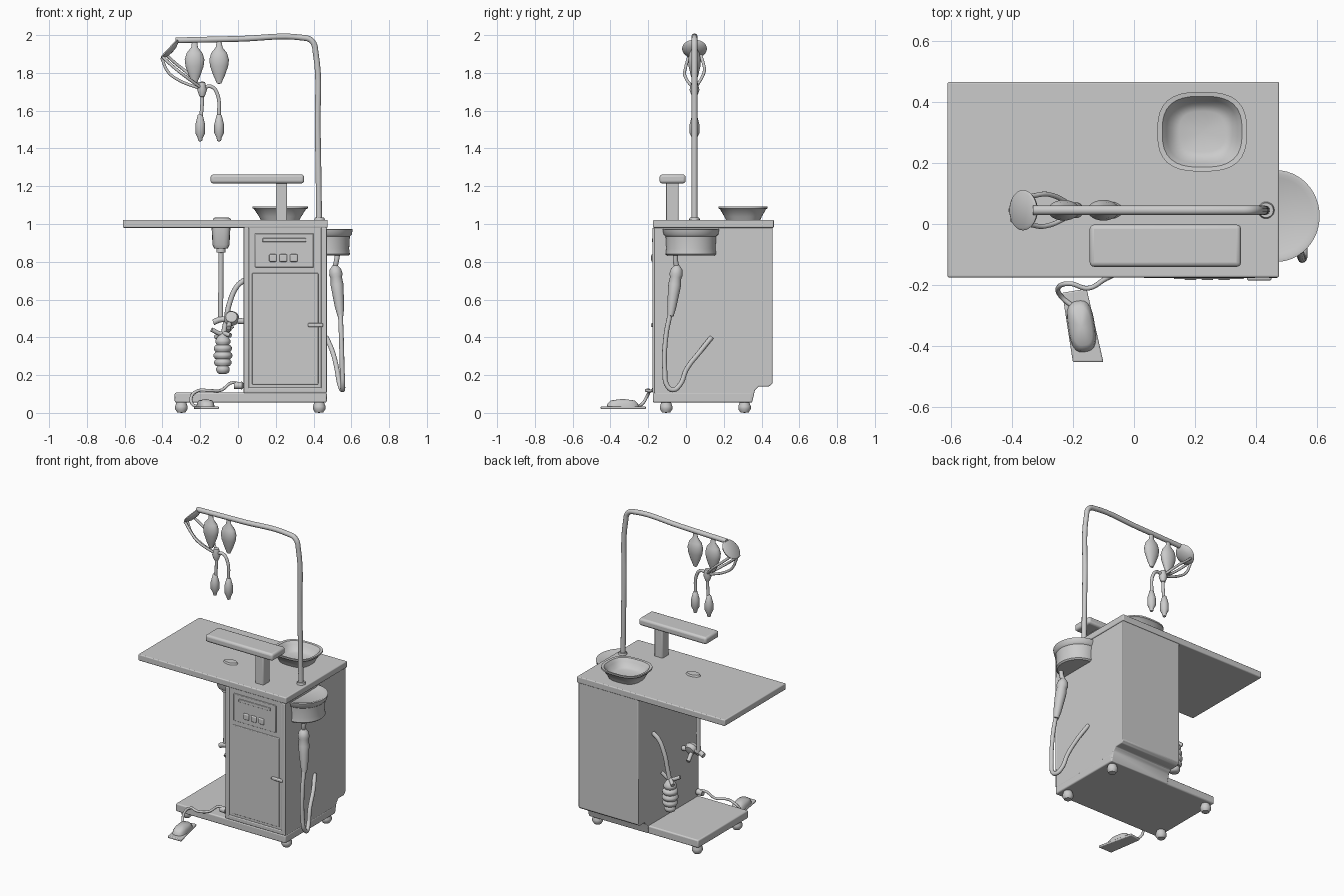
import bpy, bmesh, math
from mathutils import Vector


def finish(name, bm, bevel=0.0, smooth=True):
    bmesh.ops.recalc_face_normals(bm, faces=bm.faces)
    me = bpy.data.meshes.new(name)
    bm.to_mesh(me)
    bm.free()
    ob = bpy.data.objects.new(name, me)
    bpy.context.collection.objects.link(ob)
    if bevel:
        m = ob.modifiers.new("bevel", "BEVEL")
        m.width, m.segments, m.limit_method = bevel, 3, 'ANGLE'
    if smooth:
        bpy.ops.object.select_all(action='DESELECT')
        ob.select_set(True)
        bpy.context.view_layer.objects.active = ob
        bpy.ops.object.shade_smooth_by_angle(angle=math.radians(40))
    return ob


def box(name, lo, hi, bevel=0.005):
    bm = bmesh.new()
    bmesh.ops.create_cube(bm, size=1)
    for v in bm.verts:
        v.co = [a + (b - a) * (c + 0.5) for a, b, c in zip(lo, hi, v.co)]
    return finish(name, bm, bevel)


def prism(name, pts, vec, bevel=0.005):
    """Extrude a closed outline along a vector."""
    bm = bmesh.new()
    f = bm.faces.new([bm.verts.new(p) for p in pts])
    g = bmesh.ops.extrude_face_region(bm, geom=[f])
    bmesh.ops.translate(bm, vec=vec, verts=[v for v in g['geom'] if isinstance(v, bmesh.types.BMVert)])
    return finish(name, bm, bevel)


def lathe(name, prof, loc, scale=(1, 1, 1), rot=(0, 0, 0), n=32, arc=(0, 360), p=2):
    """Revolve (radius, z) points; p > 2 squares off the plan shape."""
    bm = bmesh.new()
    rings = []
    full = arc[1] - arc[0] == 360
    for i in range(n if full else n + 1):
        a = math.radians(arc[0] + (arc[1] - arc[0]) * i / n)
        c, s = math.cos(a), math.sin(a)
        k = (abs(c) ** p + abs(s) ** p) ** (-1 / p)
        rings.append([bm.verts.new((r * k * c, r * k * s, z)) for r, z in prof])
    for i in range(n):
        A, B = rings[i], rings[(i + 1) % len(rings)]
        for j in range(len(prof) - 1):
            bm.faces.new((A[j], B[j], B[j + 1], A[j + 1]))
    bmesh.ops.remove_doubles(bm, verts=bm.verts, dist=1e-5)
    ob = finish(name, bm)
    ob.location, ob.scale, ob.rotation_euler = loc, scale, rot
    return ob


def tube(name, pts, r, smooth=True):
    """Round hose or rod through the given points."""
    cu = bpy.data.curves.new(name, 'CURVE')
    cu.dimensions, cu.bevel_depth, cu.bevel_resolution = '3D', r, 3
    cu.use_fill_caps, cu.resolution_u = True, 8
    sp = cu.splines.new('BEZIER')
    sp.bezier_points.add(len(pts) - 1)
    for b, q in zip(sp.bezier_points, pts):
        b.co = q
        b.handle_left_type = b.handle_right_type = 'AUTO' if smooth else 'VECTOR'
    ob = bpy.data.objects.new(name, cu)
    bpy.context.collection.objects.link(ob)
    bpy.ops.object.select_all(action='DESELECT')
    ob.select_set(True)
    bpy.context.view_layer.objects.active = ob
    bpy.ops.object.convert(target='MESH')
    bpy.ops.object.shade_smooth_by_angle(angle=math.radians(40))
    return ob


# Cabinet with the notch at the lower back
side = [(-0.17, 0.055), (0.35, 0.055), (0.365, 0.12), (0.385, 0.14), (0.44, 0.14), (0.458, 0.155), (0.458, 0.99), (-0.17, 0.99)]
prism("cabinet", [(0.03, y, z) for y, z in side], (0.438, 0, 0))
box("table_top", (-0.61, -0.175, 0.98), (0.475, 0.465, 1.022), 0.006)
box("base_plate", (-0.335, -0.175, 0.055), (0.47, 0.35, 0.107), 0.008)
for x in (-0.30, 0.43):
    for y in (-0.105, 0.31):
        lathe("foot", [(0, 0), (0.022, 0.003), (0.033, 0.02), (0.033, 0.035), (0.024, 0.06), (0, 0.06)], (x, y, 0), n=20)

# Front door frame, control panel, buttons and handle
box("frame_left", (0.03, -0.177, 0.107), (0.058, -0.165, 0.98))
box("frame_right", (0.44, -0.177, 0.107), (0.47, -0.165, 0.98))
box("frame_bottom", (0.03, -0.177, 0.107), (0.47, -0.165, 0.135))
box("door_panel", (0.075, -0.174, 0.15), (0.425, -0.165, 0.74))
box("control_panel", (0.09, -0.176, 0.77), (0.40, -0.165, 0.95), 0.004)
box("control_ledge", (0.13, -0.18, 0.905), (0.36, -0.17, 0.925), 0.003)
for x in (0.185, 0.24, 0.295):
    box("button", (x - 0.02, -0.184, 0.80), (x + 0.02, -0.17, 0.84), 0.006)
box("door_handle", (0.37, -0.185, 0.455), (0.45, -0.168, 0.475), 0.006)

# Arm rest
box("armrest_post", (0.20, -0.105, 1.01), (0.26, -0.04, 1.23), 0.006)
box("armrest_pad", (-0.145, -0.14, 1.215), (0.35, -0.002, 1.262), 0.014)

# Bowl, squared in plan
lathe("bowl", [(0, 1.02), (0.095, 1.02), (0.105, 1.04), (0.128, 1.078), (0.137, 1.083), (0.137, 1.093), (0.122, 1.091),
               (0.108, 1.072), (0.092, 1.045), (0.07, 1.036), (0, 1.034)], (0.223, 0.302, 0), (1.07, 0.95, 1), n=40, p=2.8)

# Overhead pole and arm
lathe("pole_collar", [(0, 1.02), (0.028, 1.02), (0.024, 1.035), (0, 1.035)], (0.432, 0.045, 0), n=20)
tube("pole", [(0.43, 0.045, 1.0), (0.422, 0.045, 1.5), (0.412, 0.045, 1.90), (0.39, 0.045, 1.97), (0.335, 0.045, 1.987),
              (0.0, 0.045, 1.98), (-0.33, 0.045, 1.972)], 0.016)
lathe("arm_end_disc", [(0, -0.02), (0.03, -0.018), (0.06, -0.006), (0.066, 0.004), (0.058, 0.01), (0, 0.008)],
      (-0.36, 0.045, 1.925), rot=(0, math.radians(-47), 0), n=28)

# Hanging pods and handpieces
for x in (-0.23, -0.10):
    lathe("hanging_pod", [(0, 0), (0.012, 0.005), (0.03, 0.045), (0.048, 0.095), (0.052, 0.13), (0.042, 0.165),
                          (0.018, 0.195), (0.012, 0.235), (0, 0.235)], (x, 0.045, 1.74), (1, 0.65, 1), n=24)
for x in (-0.20, -0.10):
    lathe("hanging_handpiece", [(0, 0), (0.01, 0.002), (0.014, 0.02), (0.026, 0.045), (0.026, 0.09), (0.013, 0.14), (0, 0.15)],
          (x, 0.045, 1.437), n=20)
for dy, sx, sz, mx, mz in ((-0.052, -0.40, 1.885, -0.29, 1.79), (0.0, -0.405, 1.88, -0.32, 1.765), (0.052, -0.385, 1.90, -0.28, 1.81)):
    tube("drooping_hose", [(sx, 0.045 + dy * 0.6, sz), (mx - 0.05, 0.045 + dy * 0.9, mz + 0.04), (mx, 0.045 + dy, mz),
                           (-0.18, 0.045, 1.71)], 0.008)
lathe("hose_junction", [(0, 0), (0.014, 0.005), (0.026, 0.04), (0.016, 0.08), (0, 0.085)], (-0.19, 0.045, 1.67), n=20)
tube("handpiece_hose_left", [(-0.20, 0.045, 1.745), (-0.19, 0.045, 1.67), (-0.195, 0.045, 1.57)], 0.010)
tube("handpiece_hose_right", [(-0.19, 0.045, 1.72), (-0.14, 0.045, 1.727), (-0.11, 0.045, 1.69), (-0.10, 0.045, 1.57)], 0.010)

# Half-round bucket on the right side
lathe("side_bucket", [(0, 0.832), (0.125, 0.832), (0.134, 0.84), (0.13, 0.87), (0.134, 0.935), (0.145, 0.945), (0.15, 0.972),
                      (0.138, 0.974), (0.125, 0.968), (0, 0.966)], (0.465, 0.026, 0), (0.95, 1, 1), n=24, arc=(-90, 90))

# Side handpiece with looping hose
lathe("side_handpiece", [(0, 0), (0.016, 0.003), (0.024, 0.05), (0.03, 0.12), (0.034, 0.17), (0.03, 0.21), (0.036, 0.225),
                         (0.03, 0.255), (0.014, 0.275), (0, 0.275)], (0.543, -0.082, 0.51), rot=(-0.13, -0.11, 0), n=24)
tube("side_hose_top", [(0.527, -0.055, 0.84), (0.52, -0.055, 0.80), (0.513, -0.047, 0.77)], 0.014)
tube("side_hose", [(0.542, -0.083, 0.53), (0.547, -0.107, 0.40), (0.552, -0.112, 0.22), (0.555, -0.10, 0.145), (0.553, -0.07, 0.122),
                   (0.54, -0.035, 0.145), (0.523, 0.005, 0.235), (0.50, 0.075, 0.325), (0.468, 0.135, 0.40)], 0.013)

# Drop tube and valve below the table
lathe("tube_mount", [(0, 0.87), (0.035, 0.87), (0.045, 0.89), (0.05, 0.985), (0, 0.985)], (-0.09, 0.0, 0), n=20, p=4)
lathe("tube_mount_cap", [(0, 1.02), (0.05, 1.02), (0.042, 1.033), (0, 1.034)], (-0.085, 0.045, 0), (1, 0.6, 1), n=20)
lathe("tube_collar", [(0, 0.845), (0.024, 0.85), (0.024, 0.875), (0, 0.88)], (-0.09, 0, 0), n=20)
tube("drop_tube", [(-0.09, 0, 0.88), (-0.092, 0, 0.49)], 0.014, False)
lathe("valve_knob", [(0, -0.03), (0.03, -0.025), (0.042, 0), (0.03, 0.025), (0, 0.03)], (-0.035, -0.01, 0.50),
      rot=(math.radians(70), 0, 0), n=20)
tube("valve_body", [(-0.13, 0.0, 0.48), (-0.09, -0.005, 0.495), (-0.035, -0.01, 0.49), (0.03, -0.01, 0.485)], 0.016)
tube("valve_lever", [(-0.05, -0.06, 0.45), (-0.045, -0.01, 0.48), (-0.05, 0.05, 0.44)], 0.013)

# Coiled handpiece hanging from the cabinet side
prof = [(0, 0.205), (0.02, 0.207)]
for i in range(5):
    z, r = 0.225 + i * 0.037, (0.036, 0.046, 0.05, 0.048, 0.04)[i]
    prof += [(r * 0.82, z - 0.013), (r, z), (r, z + 0.01), (r * 0.82, z + 0.022)]
lathe("coiled_grip", prof + [(0.015, 0.42), (0, 0.425)], (-0.08, 0.28, 0), n=24)
tube("coil_hose", [(0.035, 0.30, 0.705), (-0.005, 0.295, 0.67), (-0.045, 0.29, 0.58), (-0.065, 0.285, 0.48), (-0.08, 0.28, 0.40)], 0.014)
tube("coil_hook_a", [(-0.14, 0.26, 0.44), (-0.08, 0.28, 0.42), (-0.03, 0.30, 0.46)], 0.012)
tube("coil_hook_b", [(-0.12, 0.31, 0.40), (-0.08, 0.28, 0.42), (-0.04, 0.25, 0.41)], 0.012)

# Foot pedal and cord
prism("pedal_plate", [(-0.235, -0.225, 0.02), (-0.20, -0.452, 0.02), (-0.10, -0.452, 0.02), (-0.155, -0.212, 0.02)], (0, 0, 0.014), 0.005)
lathe("pedal_pad", [(0, 0.03), (0.085, 0.03), (0.08, 0.05), (0.062, 0.066), (0, 0.074)], (-0.172, -0.335, 0), (0.52, 1, 1),
      rot=(0, 0, 0.15), n=28, p=3)
tube("pedal_cord", [(0.03, -0.15, 0.145), (-0.03, -0.155, 0.16), (-0.09, -0.178, 0.12), (-0.15, -0.21, 0.118), (-0.21, -0.195, 0.118),
                    (-0.245, -0.205, 0.09), (-0.24, -0.235, 0.045), (-0.20, -0.27, 0.035)], 0.008)
lathe("cord_socket", [(0, -0.03), (0.018, -0.03), (0.02, 0.01), (0, 0.03)], (0.01, -0.15, 0.145), rot=(0, math.radians(90), 0), n=16)
